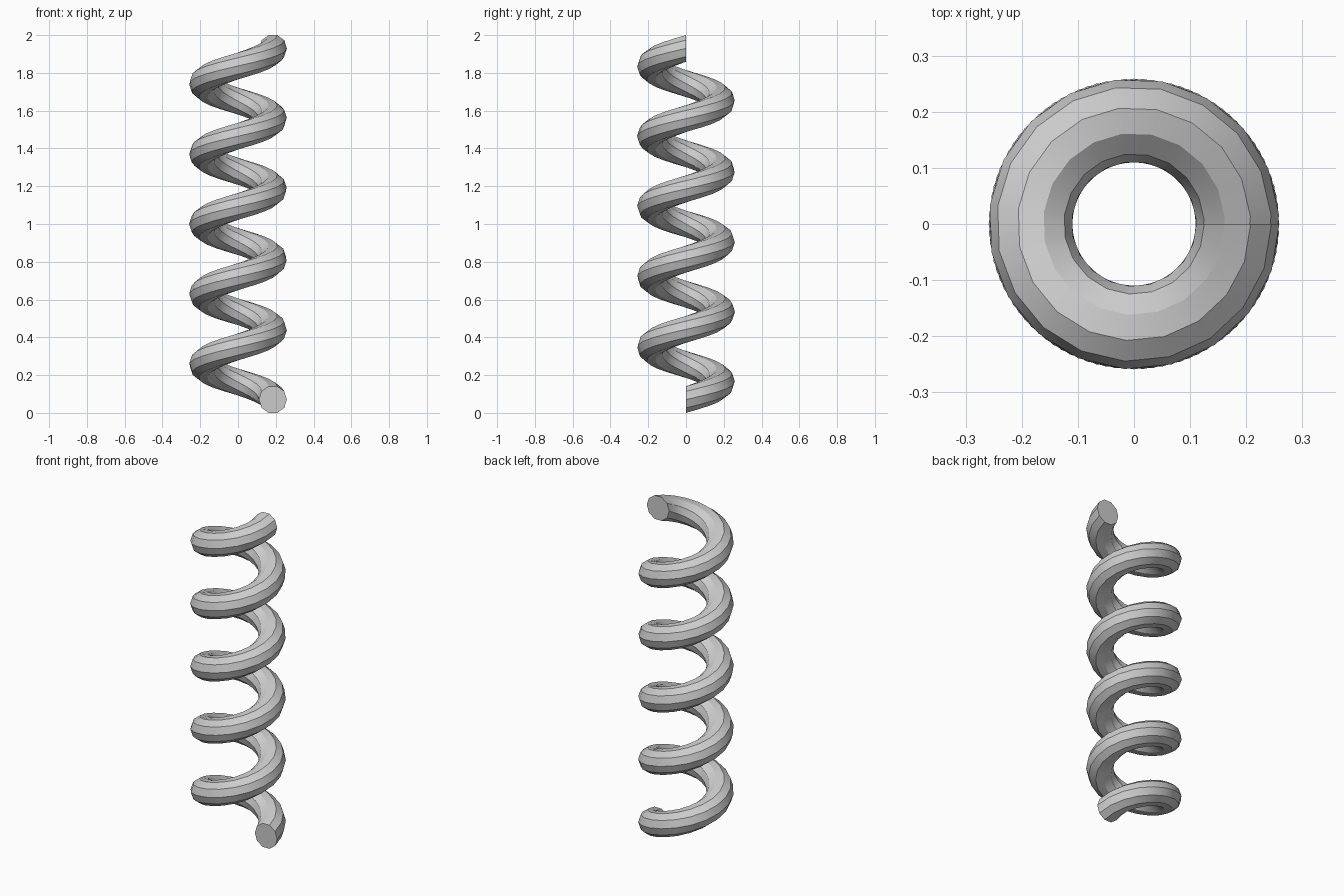
import bpy, bmesh
from math import sin, cos, pi

cube = bpy.data.objects.get("Cube")
if cube:
    bpy.data.objects.remove(cube, do_unlink=True)

COIL_RADIUS, WIRE_RADIUS = 0.185, 0.074
SIDES, TURNS, STEPS = 10, 5, 96
HALF_WIRE = WIRE_RADIUS * sin(0.4 * pi)
RISE = 2 - 2 * HALF_WIRE

# Plain grey metal
steel = bpy.data.materials.new("steel grey")
steel.use_nodes = True
grey = (0.6, 0.6, 0.6, 1)
steel.diffuse_color = grey
steel.node_tree.nodes["Principled BSDF"].inputs["Base Color"].default_value = grey

# Ten-sided upright section swept up a helix
bm = bmesh.new()


def section(step):
    t = step / STEPS
    turn = 2 * pi * TURNS * t
    ring = []
    for i in range(SIDES):
        a = 2 * pi * i / SIDES
        r = COIL_RADIUS + WIRE_RADIUS * cos(a)
        z = HALF_WIRE + RISE * t + WIRE_RADIUS * sin(a)
        ring.append(bm.verts.new((r * cos(turn), r * sin(turn), z)))
    return ring


rings = [section(s) for s in range(STEPS + 1)]
for low, high in zip(rings, rings[1:]):
    for i in range(SIDES):
        j = (i + 1) % SIDES
        bm.faces.new((low[i], low[j], high[j], high[i]))

# Flat cut ends
bm.faces.new(rings[0])
bm.faces.new(rings[-1])
bmesh.ops.recalc_face_normals(bm, faces=bm.faces)

mesh = bpy.data.meshes.new("spring_coil")
bm.to_mesh(mesh)
bm.free()
mesh.materials.append(steel)
coil = bpy.data.objects.new("spring_coil", mesh)
bpy.context.collection.objects.link(coil)

# Smooth along the wire, crisp between its sides
bpy.context.view_layer.objects.active = coil
coil.select_set(True)
bpy.ops.object.shade_smooth_by_angle(angle=pi / 6)
